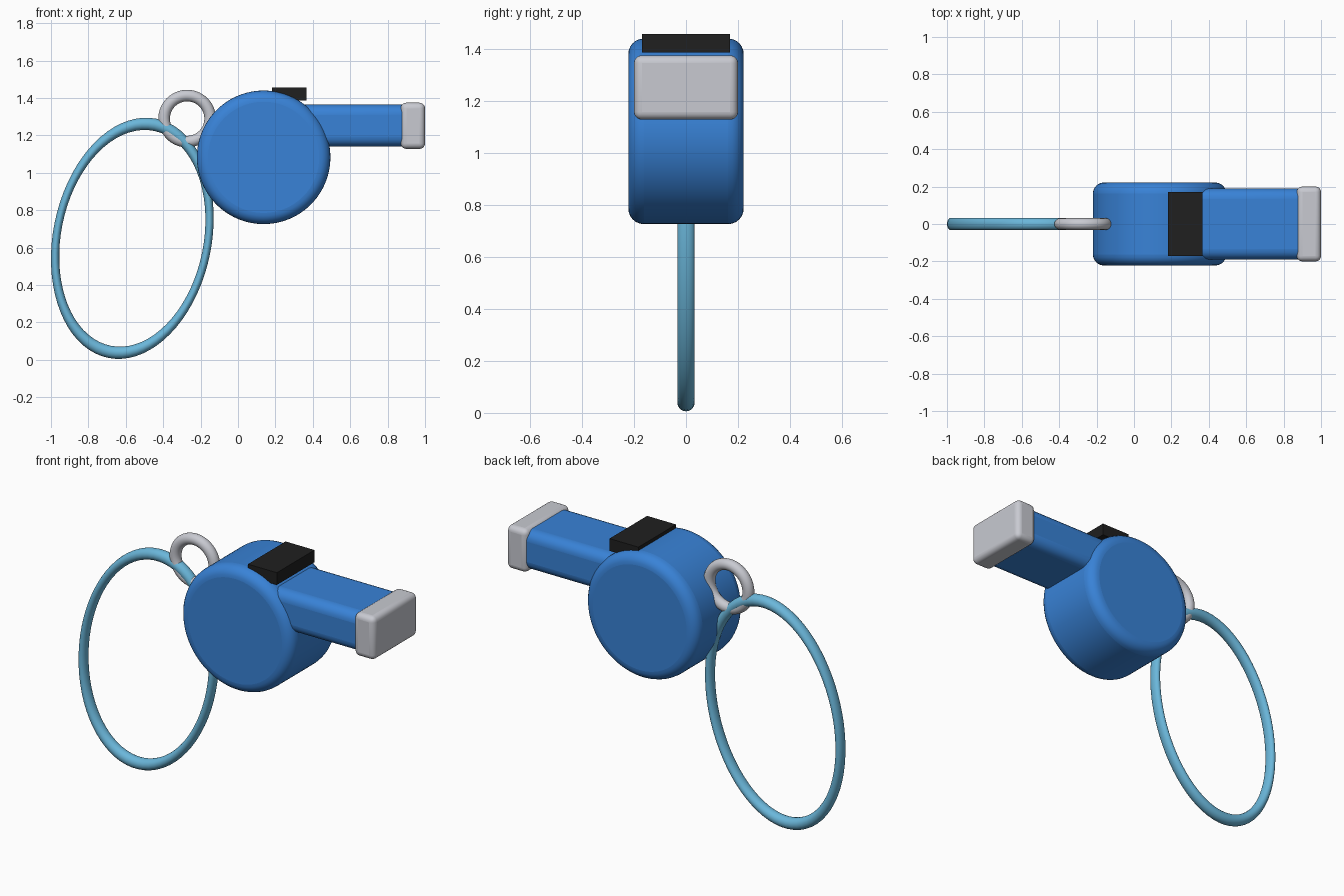
import bpy, math

if "Cube" in bpy.data.objects:
    bpy.data.objects.remove(bpy.data.objects["Cube"])


def material(name, rgb):
    m = bpy.data.materials.new(name)
    m.diffuse_color = (*rgb, 1)
    m.use_nodes = True
    m.node_tree.nodes["Principled BSDF"].inputs["Base Color"].default_value = m.diffuse_color
    return m


BLUE = material("body blue", (0.04, 0.225, 0.68))
SKY = material("cord light blue", (0.145, 0.47, 0.70))
SILVER = material("silver grey", (0.58, 0.59, 0.64))
BLACK = material("black", (0.014, 0.014, 0.014))


def finish(name, mat, bevel=0, segments=5):
    ob = bpy.context.object
    ob.name = name
    ob.data.materials.append(mat)
    bpy.ops.object.transform_apply(location=False, rotation=True, scale=True)
    if bevel:
        b = ob.modifiers.new("round edges", 'BEVEL')
        b.width = bevel
        b.segments = segments
        b.limit_method = 'ANGLE'
        b.angle_limit = math.radians(40)
    return ob


def box(name, mat, lo, hi, bevel=0):
    bpy.ops.mesh.primitive_cube_add(
        size=1, location=[(a + b) / 2 for a, b in zip(lo, hi)])
    bpy.context.object.scale = [b - a for a, b in zip(lo, hi)]
    ob = finish(name, mat, bevel)
    if bevel:
        bpy.ops.object.shade_smooth_by_angle(angle=math.radians(35))
    return ob


def ring(name, mat, centre, major, minor, squash=1, tilt=0):
    # torus standing in the xz plane, narrowed along x, then leaned about y
    bpy.ops.mesh.primitive_torus_add(
        major_radius=major, minor_radius=minor,
        major_segments=72, minor_segments=20)
    ob = bpy.context.object
    ob.rotation_euler.x = math.pi / 2
    ob.scale.x = squash
    bpy.ops.object.transform_apply(location=False, rotation=True, scale=True)
    ob.rotation_euler.y = tilt
    ob.location = centre
    finish(name, mat)
    bpy.ops.object.shade_smooth()


# Round sound chamber
bpy.ops.mesh.primitive_cylinder_add(
    vertices=96, radius=0.357, depth=0.444,
    location=(0.137, 0, 1.083), rotation=(math.pi / 2, 0, 0))
finish("chamber", BLUE, 0.06, 6)
bpy.ops.object.shade_smooth_by_angle(angle=math.radians(35))

# Mouthpiece with its end cap, and the dark air slot on top
box("mouthpiece", BLUE, (0.15, -0.19, 1.14), (0.93, 0.19, 1.365), 0.055)
box("mouthpiece_cap", SILVER, (0.87, -0.2, 1.128), (1.0, 0.2, 1.375), 0.03)
box("air_slot", BLACK, (0.182, -0.17, 1.387), (0.365, 0.17, 1.457))

# Metal ring and neck cord
ring("key_ring", SILVER, (-0.272, 0, 1.29), 0.123, 0.031)
ring("cord_loop", SKY, (-0.565, 0, 0.65), 0.619, 0.033, 0.65, math.radians(11.4))
